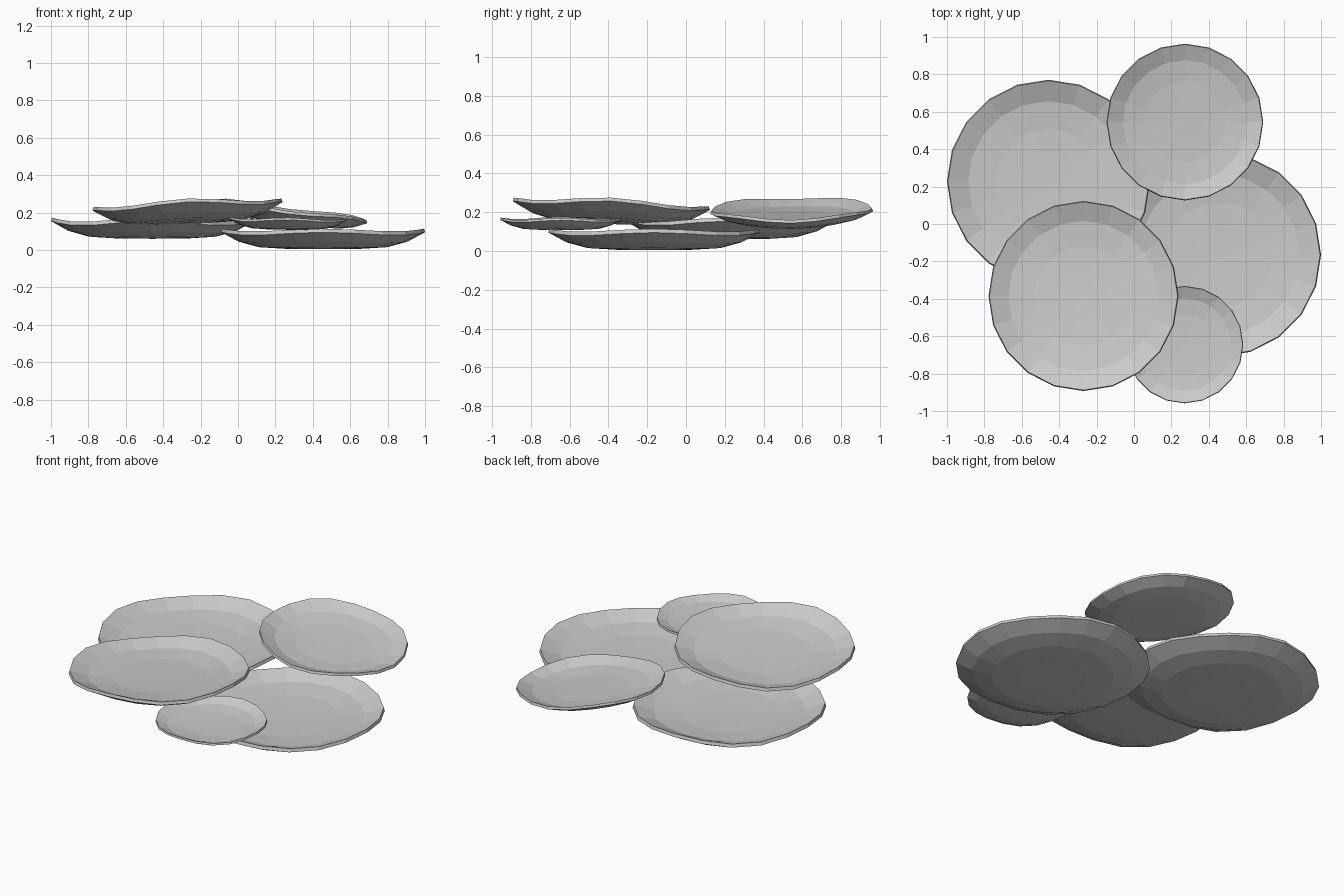
import bpy, bmesh, math

if "Cube" in bpy.data.objects:
    bpy.data.objects.remove(bpy.data.objects["Cube"])

SEGMENTS = 20
# half section of a shallow dish, in units of its radius: underside, lip, then top
PROFILE = [(0.35, 0.003), (0.63, 0.018), (0.83, 0.068), (1.0, 0.152),
           (0.99, 0.188), (0.79, 0.112), (0.52, 0.085), (0.25, 0.078)]
TOP_CENTRE = 0.075


def dish(name, x, y, z, radius, slope_x=0.0, slope_y=0.0, wave=0.012, phase=0.0):
    """Thin low-poly dish with a gently wavy rim, tilted by the given slopes."""
    bm = bmesh.new()

    def point(r, h, a):
        px, py = radius * r * math.cos(a), radius * r * math.sin(a)
        ripple = wave * r ** 4 * math.cos(4 * a + phase)
        return bm.verts.new((px, py, radius * h + ripple + slope_x * px + slope_y * py))

    angles = [2 * math.pi * i / SEGMENTS for i in range(SEGMENTS)]
    rings = [[point(r, h, a) for a in angles] for r, h in PROFILE]
    bottom, top = point(0, 0, 0), point(0, TOP_CENTRE, 0)
    for i in range(SEGMENTS):
        j = (i + 1) % SEGMENTS
        bm.faces.new((bottom, rings[0][j], rings[0][i]))
        for low, high in zip(rings, rings[1:]):
            bm.faces.new((low[i], low[j], high[j], high[i]))
        bm.faces.new((rings[-1][i], rings[-1][j], top))
    bmesh.ops.recalc_face_normals(bm, faces=bm.faces)
    mesh = bpy.data.meshes.new(name)
    bm.to_mesh(mesh)
    bm.free()
    obj = bpy.data.objects.new(name, mesh)
    obj.location = (x, y, z)
    bpy.context.collection.objects.link(obj)
    return obj


# overlapping dishes, lowest first
dish("right_dish", 0.455, -0.165, 0.004, 0.545, wave=0.008)
dish("left_dish", -0.457, 0.228, 0.06, 0.543)
dish("small_front_dish", 0.27, -0.645, 0.108, 0.314, slope_x=-0.01, wave=0.006)
dish("front_left_dish", -0.27, -0.385, 0.145, 0.508, slope_x=0.045, slope_y=-0.045)
dish("back_right_dish", 0.272, 0.545, 0.142, 0.419, slope_x=-0.13, slope_y=0.015,
     wave=0.008, phase=math.pi)
